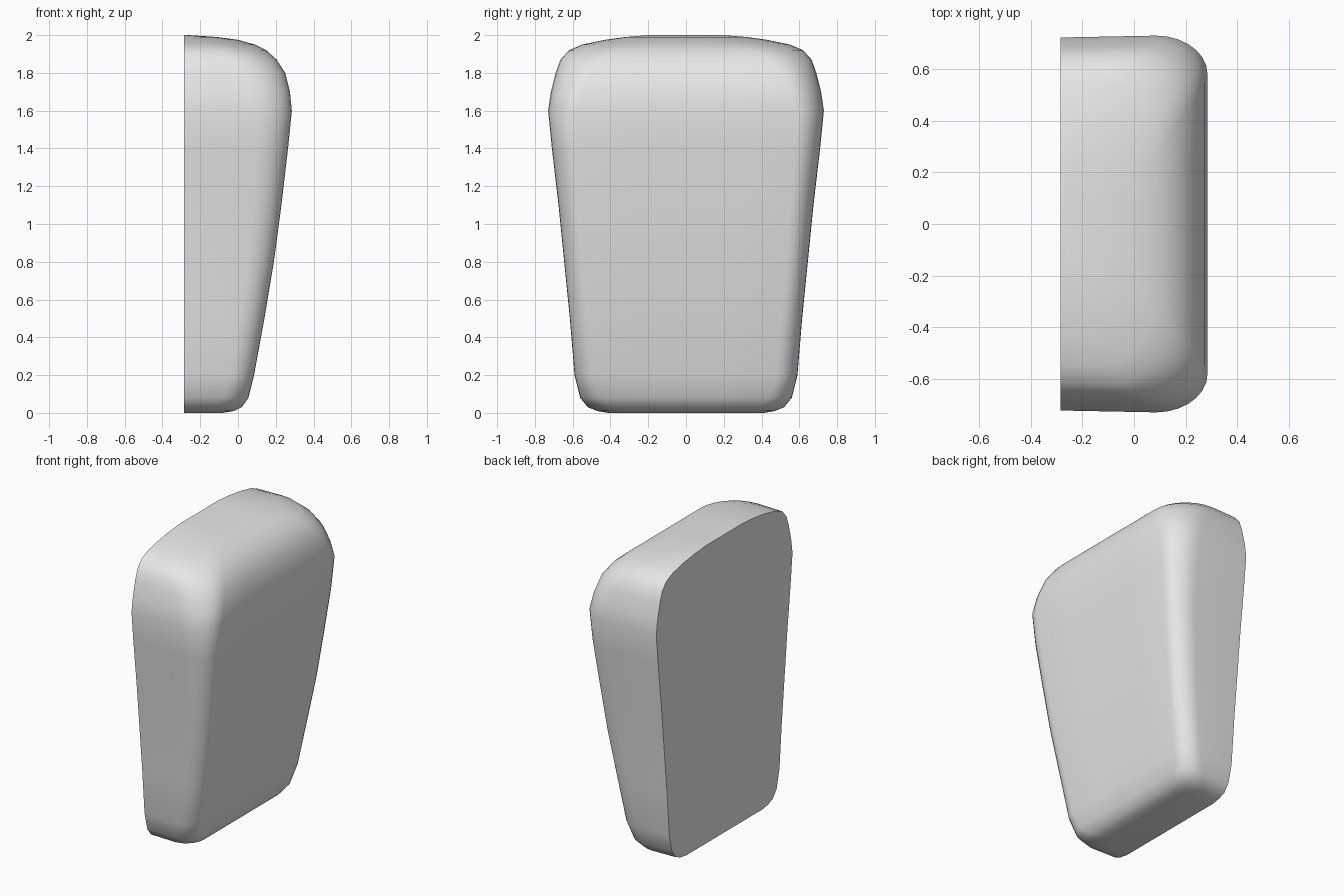
import bpy, bmesh
from math import sin, cos, pi

cube = bpy.data.objects.get("Cube")
if cube:
    bpy.data.objects.remove(cube, do_unlink=True)

BACK = -0.285      # plane of the flat cut face
STEPS = 7          # segments in each rounded corner

# Horizontal sections: height, half width, outer depth, corner radius in x and y
SECTIONS = [
    (0.00, 0.41, -0.08, 0.12, 0.12),
    (0.01, 0.47, -0.02, 0.13, 0.13),
    (0.03, 0.52, 0.02, 0.13, 0.13),
    (0.08, 0.56, 0.055, 0.13, 0.12),
    (0.20, 0.59, 0.085, 0.12, 0.11),
    (0.50, 0.615, 0.14, 0.13, 0.11),
    (0.80, 0.645, 0.19, 0.14, 0.11),
    (1.10, 0.675, 0.23, 0.15, 0.12),
    (1.40, 0.71, 0.265, 0.17, 0.13),
    (1.60, 0.73, 0.285, 0.20, 0.15),
    (1.70, 0.715, 0.275, 0.22, 0.17),
    (1.80, 0.69, 0.25, 0.24, 0.19),
    (1.87, 0.665, 0.205, 0.25, 0.22),
    (1.92, 0.62, 0.15, 0.25, 0.25),
    (1.95, 0.55, 0.09, 0.25, 0.28),
    (1.975, 0.43, 0.0, 0.22, 0.28),
    (1.99, 0.32, -0.11, 0.15, 0.22),
    (2.00, 0.20, -0.26, 0.02, 0.10),
]


def section_points(z, w, d, rx, ry):
    """Half of a rounded rectangle, open on the cut side."""
    corner = []
    for i in range(STEPS + 1):
        a = pi / 2 * i / STEPS
        corner.append((d - rx + rx * sin(a), w - ry + ry * cos(a)))
    half = [(BACK, w * 0.99)] + corner + [(d, (w - ry) * 0.5)]
    full = half + [(x, -y) for x, y in reversed(half)]
    return [(x, y, z) for x, y in full]


# Loft the rounded shell through the sections
bm = bmesh.new()
rings = [[bm.verts.new(p) for p in section_points(*s)] for s in SECTIONS]
for low, high in zip(rings, rings[1:]):
    for i in range(len(low) - 1):
        bm.faces.new((low[i], low[i + 1], high[i + 1], high[i]))

# Close the underside, crown and flat cut face
bm.faces.new(rings[0])
bm.faces.new(rings[-1])
bm.faces.new([r[0] for r in rings] + [r[-1] for r in reversed(rings)])
bmesh.ops.recalc_face_normals(bm, faces=bm.faces)

mesh = bpy.data.meshes.new("rounded_half_block")
bm.to_mesh(mesh)
bm.free()
block = bpy.data.objects.new("rounded_half_block", mesh)
bpy.context.collection.objects.link(block)

# Plain grey material
grey = bpy.data.materials.new("light grey")
grey.use_nodes = True
colour = (0.8, 0.8, 0.8, 1)
grey.diffuse_color = colour
grey.node_tree.nodes["Principled BSDF"].inputs["Base Color"].default_value = colour
mesh.materials.append(grey)

# Smooth shell with a crisp rim around the cut face
bpy.ops.object.select_all(action="DESELECT")
block.select_set(True)
bpy.context.view_layer.objects.active = block
bpy.ops.object.shade_smooth_by_angle(angle=0.9)
